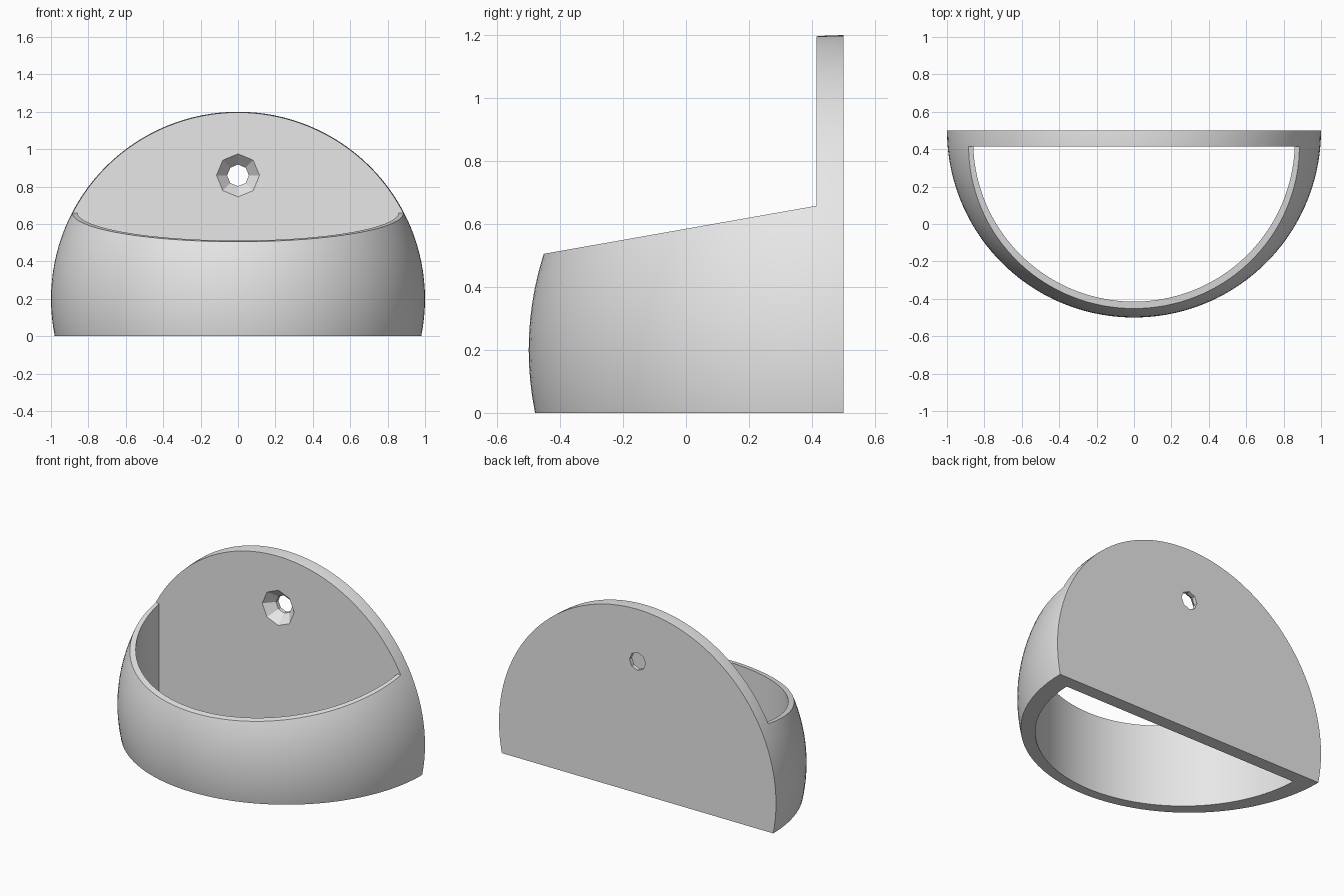
import bpy, bmesh, math
from mathutils import Matrix

if "Cube" in bpy.data.objects:
    bpy.data.objects.remove(bpy.data.objects["Cube"])

grey = bpy.data.materials.new("light grey")
grey.diffuse_color = (0.8, 0.8, 0.8, 1)
grey.use_nodes = True
grey.node_tree.nodes["Principled BSDF"].inputs["Base Color"].default_value = grey.diffuse_color

WALL_Y = 0.415   # front of the flat back wall
BACK_Y = 0.5
CENTRE_Z = 0.2   # height of the sphere centre


def make(name, bm):
    bmesh.ops.recalc_face_normals(bm, faces=bm.faces)
    me = bpy.data.meshes.new(name)
    bm.to_mesh(me)
    bm.free()
    ob = bpy.data.objects.new(name, me)
    bpy.context.collection.objects.link(ob)
    return ob


def loft(name, rings):
    """Closed solid through equal-length rings of points."""
    bm = bmesh.new()
    vs = [[bm.verts.new(p) for p in r] for r in rings]
    n = len(rings[0])
    for a, b in zip(vs, vs[1:]):
        for i in range(n):
            j = (i + 1) % n
            bm.faces.new((a[i], a[j], b[j], b[i]))
    bm.faces.new(vs[0][::-1])
    bm.faces.new(vs[-1])
    return make(name, bm)


def combine(target, tool, operation):
    mod = target.modifiers.new("cut", "BOOLEAN")
    mod.object, mod.operation, mod.solver = tool, operation, "EXACT"
    bpy.context.view_layer.objects.active = target
    bpy.ops.object.modifier_apply(modifier=mod.name)
    bpy.data.objects.remove(tool)


# Rounded body: a unit sphere, cut flat at the base and back
SEG = 128
bm = bmesh.new()
bmesh.ops.create_uvsphere(bm, u_segments=SEG, v_segments=64, radius=1)
bm.transform(Matrix.Translation((0, BACK_Y, CENTRE_Z)) @ Matrix.Rotation(math.pi / SEG, 4, "Z"))
body = make("wall_pocket", bm)
box = [(-2, -2), (2, -2), (2, BACK_Y), (-2, BACK_Y)]
combine(body, loft("trim_box", [[(x, y, z) for x, y in box] for z in (0, 3)]), "INTERSECT")

# Sloping front rim: remove everything above a ten degree plane
slope = math.tan(math.radians(10))
top = lambda y: 0.658 + (y - WALL_Y) * slope
side = [(-2, top(-2)), (WALL_Y, top(WALL_Y)), (WALL_Y, 3), (-2, 3)]
combine(body, loft("rim_cutter", [[(x, y, z) for y, z in side] for x in (-2, 2)]), "DIFFERENCE")

# Open pocket: vertical round cavity stopped by the back wall
R, CY = 0.86, 0.445
a0 = math.asin((CY - WALL_Y) / R)
arc = [math.pi + a0 + (math.pi - 2 * a0) * i / 96 for i in range(97)]
plan = [(R * math.cos(a), min(CY + R * math.sin(a), WALL_Y)) for a in arc]
combine(body, loft("pocket_cutter", [[(x, y, z) for x, y in plan] for z in (-1, 2)]), "DIFFERENCE")

# Eight-sided countersunk screw hole
def octagon(y, r):
    return [(r * math.cos(i * math.pi / 4), y, 0.86 + r * math.sin(i * math.pi / 4)) for i in range(8)]

hole = [octagon(WALL_Y - 0.06, 0.172), octagon(WALL_Y + 0.06, 0.058), octagon(0.6, 0.058)]
combine(body, loft("screw_hole_cutter", hole), "DIFFERENCE")

# Smooth curves, crisp edges
body.data.materials.clear()
body.data.materials.append(grey)
for p in body.data.polygons:
    p.material_index = 0
bpy.ops.object.select_all(action="DESELECT")
body.select_set(True)
bpy.context.view_layer.objects.active = body
bpy.ops.object.shade_smooth_by_angle(angle=math.radians(20))
